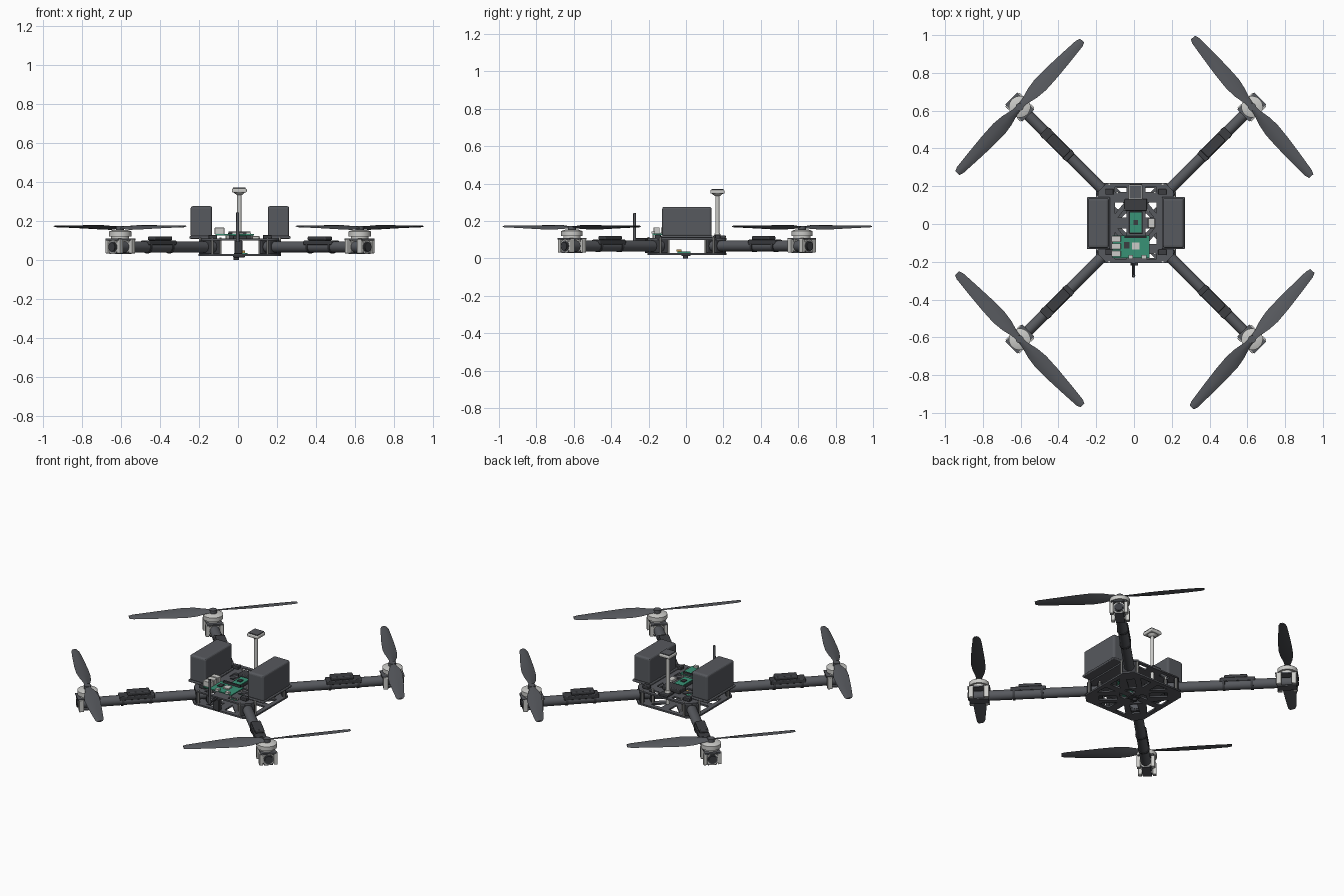
import bpy, bmesh, math
from mathutils import Matrix, Vector

if "Cube" in bpy.data.objects:
    bpy.data.objects.remove(bpy.data.objects["Cube"])

CX, CY = 0.01, 0.005          # centre of the frame


def material(name, rgb):
    m = bpy.data.materials.new(name)
    m.diffuse_color = (*rgb, 1)
    m.use_nodes = True
    m.node_tree.nodes["Principled BSDF"].inputs["Base Color"].default_value = m.diffuse_color
    return m


CARBON = material("carbon grey", (0.095, 0.1, 0.112))
BLACK = material("black plastic", (0.045, 0.047, 0.053))
SILVER = material("light grey", (0.6, 0.6, 0.58))
GREEN = material("circuit green", (0.04, 0.29, 0.18))
GOLD = material("brass", (0.5, 0.3, 0.07))


def add(name, bm, mat, matrix=Matrix(), bevel=0, smooth=False):
    me = bpy.data.meshes.new(name)
    bmesh.ops.recalc_face_normals(bm, faces=bm.faces)
    bm.to_mesh(me)
    bm.free()
    ob = bpy.data.objects.new(name, me)
    bpy.context.collection.objects.link(ob)
    me.materials.append(mat)
    ob.matrix_world = Matrix.Translation((CX, CY, 0)) @ matrix
    if bevel:
        b = ob.modifiers.new("bevel", 'BEVEL')
        b.width, b.segments = bevel, 3
    if smooth:
        bpy.context.view_layer.objects.active = ob
        bpy.ops.object.select_all(action='DESELECT')
        ob.select_set(True)
        bpy.ops.object.shade_smooth_by_angle()
    return ob


def box(name, lo, hi, mat, matrix=Matrix(), bevel=0):
    bm = bmesh.new()
    bmesh.ops.create_cube(bm, size=1)
    lo, hi = Vector(lo), Vector(hi)
    for v in bm.verts:
        v.co = Vector([(lo[i] + hi[i]) / 2 + v.co[i] * (hi[i] - lo[i]) for i in range(3)])
    return add(name, bm, mat, matrix, bevel)


def rod(name, a, b, r, mat, matrix=Matrix(), sides=24, r2=None):
    a, b = Vector(a), Vector(b)
    bm = bmesh.new()
    bmesh.ops.create_cone(bm, cap_ends=True, segments=sides, radius1=r,
                          radius2=r if r2 is None else r2, depth=(b - a).length)
    rot = (b - a).to_track_quat('Z', 'Y').to_matrix().to_4x4()
    bmesh.ops.transform(bm, matrix=Matrix.Translation((a + b) / 2) @ rot, verts=bm.verts)
    return add(name, bm, mat, matrix, smooth=True)


def plate(name, loops, z, thick, mat):
    """Flat plate: first loop is the outline, the others are openings."""
    cu = bpy.data.curves.new(name, 'CURVE')
    cu.dimensions, cu.fill_mode, cu.extrude = '2D', 'BOTH', thick / 2
    for loop in loops:
        s = cu.splines.new('POLY')
        s.points.add(len(loop) - 1)
        for p, (x, y) in zip(s.points, loop):
            p.co = (x, y, 0, 1)
        s.use_cyclic_u = True
    ob = bpy.data.objects.new(name, cu)
    bpy.context.collection.objects.link(ob)
    ob.location = (CX, CY, z)
    cu.materials.append(mat)
    bpy.ops.object.select_all(action='DESELECT')
    ob.select_set(True)
    bpy.context.view_layer.objects.active = ob
    bpy.ops.object.convert(target='MESH')


def mirror4(loop):
    return [[(x * sx, y * sy) for x, y in loop] for sx in (1, -1) for sy in (1, -1)]


def octagon(x, y, c):
    return [(x, y - c), (x - c, y), (c - x, y), (-x, y - c),
            (-x, c - y), (c - x, -y), (x - c, -y), (x, c - y)]


# Frame plates with truss openings
lower = [octagon(0.212, 0.212, 0.045)]
for hole in ([(0.10, 0.185), (0.025, 0.185), (0.025, 0.11)],
             [(0.185, 0.10), (0.185, 0.02), (0.115, 0.02)],
             [(0.12, 0.155), (0.045, 0.085), (0.075, 0.055), (0.15, 0.12)],
             [(0.085, 0.02), (0.055, 0.05), (0.02, 0.05), (0.02, 0.02)]):
    lower += mirror4(hole)
plate("lower_plate", lower, 0.024, 0.01, CARBON)
upper = [octagon(0.2, 0.212, 0.045)]
for hole in ([(0.11, 0.11), (0.06, 0.11), (0.11, 0.05)],
             [(0.095, 0.03), (0.05, 0.085), (0.05, 0.03)],
             [(0.11, 0.19), (0.05, 0.19), (0.05, 0.165), (0.11, 0.165)]):
    upper += mirror4(hole)
plate("upper_plate", upper, 0.104, 0.009, CARBON)


# Arms, motors and propellers
def propeller(name, matrix, hand):
    stations = [(0.0, 0.03, 16), (0.04, 0.04, 20), (0.10, 0.072, 19), (0.16, 0.086, 16),
                (0.25, 0.080, 13), (0.36, 0.064, 10), (0.46, 0.047, 8), (0.482, 0.030, 8)]
    section = [(-0.5, 0), (-0.25, 0.06), (0.1, 0.08), (0.5, 0.01), (0.1, -0.02), (-0.25, -0.02)]
    bm = bmesh.new()
    for turn in (0, math.pi):
        spin = Matrix.Rotation(turn, 3, 'Z')
        rings = []
        for r, w, deg in stations:
            a = math.radians(deg)
            ring = []
            for u, t in section:
                y, z = u * w, t * 0.08 + 0.001
                p = Vector((r, hand * (y * math.cos(a) - z * math.sin(a)),
                            y * math.sin(a) + z * math.cos(a) + 0.01 * r))
                ring.append(bm.verts.new(spin @ p))
            rings.append(ring)
        for p, q in zip(rings, rings[1:]):
            for i in range(6):
                j = (i + 1) % 6
                bm.faces.new((p[i], p[j], q[j], q[i]))
        bm.faces.new(rings[-1])
        bm.faces.new(rings[0])
    add(name, bm, CARBON, matrix, smooth=True)


D = 0.87                       # motor distance along each arm
AZ = 0.066                     # arm axis height
blade_angle = {(1, 1): 130.5, (-1, 1): 46.7, (-1, -1): 133.5, (1, -1): 48.5}
for (sx, sy), angle in blade_angle.items():
    m = Matrix.Rotation(math.atan2(sy, sx), 4, 'Z')
    tag = ("front" if sy < 0 else "back") + ("_right" if sx > 0 else "_left")
    rod("arm_tube_" + tag, (0.17, 0, AZ), (0.925, 0, AZ), 0.029, CARBON, m)
    rod("arm_end_cap_" + tag, (0.92, 0, AZ), (0.932, 0, AZ), 0.023, BLACK, m)
    # clamps holding the arm between the plates
    for d in (0.185, 0.245):
        box("arm_clamp_" + tag, (d - 0.012, -0.04, 0.029), (d + 0.012, 0.04, 0.1), BLACK, m, 0.005)
        for s in (-1, 1):
            rod("clamp_bolt_" + tag, (d, s * 0.045, 0.02), (d, s * 0.045, 0.114), 0.005, SILVER, m, 8)
    # speed controller saddle
    box("controller_base_" + tag, (0.49, -0.031, 0.075), (0.69, 0.031, 0.1), BLACK, m, 0.005)
    box("controller_box_" + tag, (0.515, -0.027, 0.1), (0.645, 0.027, 0.12), BLACK, m, 0.006)
    for d in (0.505, 0.665):
        rod("controller_strap_" + tag, (d, 0, AZ), (d + 0.014, 0, AZ), 0.033, BLACK, m)
    # motor mount
    for d in (0.825, 0.912):
        rod("mount_ring_" + tag, (d - 0.01, 0, AZ), (d + 0.01, 0, AZ), 0.036, SILVER, m)
        for s in (-1, 1):
            box("mount_cheek_" + tag, (d - 0.014, s * 0.041 - 0.011, 0.032),
                (d + 0.014, s * 0.041 + 0.011, 0.106), SILVER, m, 0.004)
    box("mount_plate_" + tag, (0.805, -0.045, 0.1), (0.932, 0.045, 0.109), CARBON, m)
    box("mount_bottom_" + tag, (0.815, -0.026, 0.03), (0.922, 0.026, 0.037), CARBON, m)
    rod("motor_base_" + tag, (D, 0, 0.109), (D, 0, 0.12), 0.046, SILVER, m)
    rod("motor_bell_" + tag, (D, 0, 0.121), (D, 0, 0.146), 0.057, SILVER, m, 32)
    rod("motor_top_" + tag, (D, 0, 0.146), (D, 0, 0.154), 0.057, SILVER, m, 32, 0.035)
    rod("propeller_hub_" + tag, (D, 0, 0.15), (D, 0, 0.174), 0.021, CARBON, m)
    pos = Matrix.Translation((sx * D / math.sqrt(2), sy * D / math.sqrt(2), 0.164))
    propeller("propeller_" + tag, pos @ Matrix.Rotation(math.radians(angle), 4, 'Z'), sx * sy)

# Battery packs on their trays
for s, tag in ((-1, "left"), (1, "right")):
    x = s * 0.198
    box("battery_tray_" + tag, (x - 0.061, -0.138, 0.108), (x + 0.061, 0.138, 0.122), CARBON, bevel=0.005)
    box("battery_" + tag, (x - 0.055, -0.132, 0.115), (x + 0.055, 0.132, 0.276), CARBON, bevel=0.012)
    for y in (-0.17, 0.15):
        box("battery_bracket_" + tag, (s * 0.14 - 0.022, y, 0.108), (s * 0.14 + 0.022, y + 0.03, 0.128), BLACK, bevel=0.004)

# Computer board with chips and sockets
box("computer_board", (-0.125, -0.185, 0.126), (0.072, -0.065, 0.132), GREEN)
for y in (-0.178, -0.139, -0.1):
    box("board_socket", (-0.13, y, 0.132), (-0.08, y + 0.032, 0.165), SILVER, bevel=0.002)
box("board_processor", (-0.02, -0.14, 0.132), (0.018, -0.102, 0.139), SILVER)
box("board_memory", (-0.062, -0.135, 0.132), (-0.035, -0.1, 0.137), BLACK)
box("board_pins", (-0.06, -0.079, 0.132), (0.055, -0.068, 0.145), BLACK)
for x in (-0.04, 0.03):
    box("board_port", (x, -0.189, 0.132), (x + 0.025, -0.17, 0.143), SILVER)
for x in (-0.07, 0.062):
    for y in (-0.178, -0.073):
        rod("board_standoff", (x, y, 0.106), (x, y, 0.127), 0.005, SILVER, sides=8)

# Flight control electronics
box("control_case", (-0.036, -0.055, 0.108), (0.036, 0.06, 0.122), BLACK, bevel=0.004)
box("control_board", (-0.03, -0.05, 0.122), (0.03, 0.055, 0.128), GREEN)
box("control_chip", (-0.012, -0.01, 0.128), (0.012, 0.016, 0.134), BLACK)
box("power_module", (-0.06, 0.065, 0.108), (0.06, 0.128, 0.135), BLACK, bevel=0.005)
box("receiver", (0.065, -0.025, 0.108), (0.1, 0.025, 0.122), SILVER, bevel=0.002)
box("rear_block", (-0.03, 0.14, 0.108), (0.03, 0.208, 0.122), BLACK, bevel=0.004)

# Positioning mast
rod("mast_base", (-0.003, 0.163, 0.108), (-0.003, 0.163, 0.135), 0.022, SILVER, r2=0.014)
rod("mast", (-0.003, 0.163, 0.05), (-0.003, 0.163, 0.345), 0.011, SILVER)
rod("mast_head_base", (-0.003, 0.163, 0.333), (-0.003, 0.163, 0.347), 0.014, SILVER, r2=0.03)
box("mast_head", (-0.041, 0.125, 0.346), (0.035, 0.201, 0.366), SILVER, bevel=0.006)
box("mast_head_top", (-0.035, 0.131, 0.365), (0.029, 0.195, 0.371), CARBON)

# Front antenna
box("antenna_bracket", (-0.028, -0.225, 0.03), (0.012, -0.195, 0.1), BLACK, bevel=0.003)
rod("antenna_elbow", (-0.012, -0.2, 0.1), (-0.012, -0.285, 0.1), 0.008, BLACK, sides=12)
rod("antenna", (-0.012, -0.28, 0.092), (-0.012, -0.28, 0.243), 0.009, CARBON, sides=12, r2=0.007)

# Downward sensor
box("sensor_body", (-0.035, -0.03, 0.012), (0.025, 0.02, 0.03), BLACK, bevel=0.003)
rod("sensor_lens", (-0.018, -0.008, 0.0), (-0.018, -0.008, 0.014), 0.014, BLACK, sides=16)
box("sensor_board", (-0.03, -0.05, 0.029), (0.04, 0.02, 0.036), GREEN)
box("sensor_connector", (-0.012, -0.055, 0.036), (0.025, -0.03, 0.048), GOLD)
